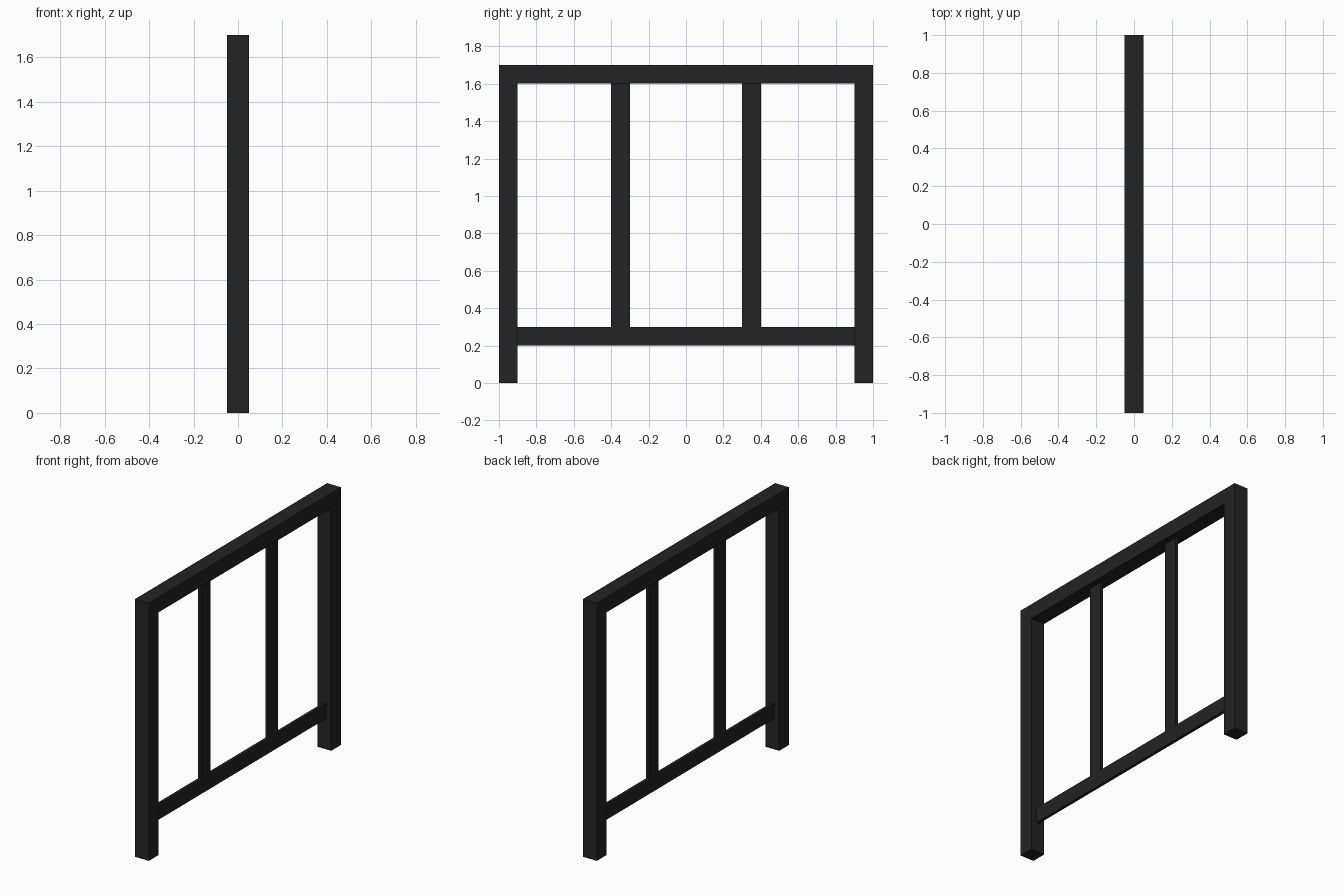
import bpy
import bmesh
from mathutils import Matrix, Vector

cube = bpy.data.objects.get("Cube")
if cube:
    bpy.data.objects.remove(cube, do_unlink=True)

# Dark painted metal
metal = bpy.data.materials.new("charcoal_metal")
metal.use_nodes = True
colour = (0.017, 0.017, 0.017, 1)
metal.diffuse_color = colour
metal.node_tree.nodes["Principled BSDF"].inputs["Base Color"].default_value = colour

BAR = 0.1      # width of every bar, and depth of the outer frame
SLAT = 0.02    # depth of the thin inner bars
TOP = 1.7
RAIL_LOW, RAIL_HIGH = 0.2, 0.3


def box(name, depth, y_range, z_range):
    """Box centred on x, spanning the given y and z ranges."""
    (y0, y1), (z0, z1) = y_range, z_range
    bm = bmesh.new()
    bmesh.ops.create_cube(bm, size=1,
                          matrix=Matrix.Diagonal((depth, y1 - y0, z1 - z0, 1)))
    mesh = bpy.data.meshes.new(name)
    bm.to_mesh(mesh)
    bm.free()
    mesh.materials.append(metal)
    obj = bpy.data.objects.new(name, mesh)
    obj.location = Vector((0, (y0 + y1) / 2, (z0 + z1) / 2))
    bpy.context.collection.objects.link(obj)
    return obj


# Outer frame and thin lower rail
box("top_rail", BAR, (-1, 1), (TOP - BAR, TOP))
box("lower_rail", SLAT, (BAR - 1, 1 - BAR), (RAIL_LOW, RAIL_HIGH))

# Posts and thin balusters, mirrored front to back
for side, sign in (("front", -1), ("back", 1)):
    def span(inner):
        return sorted((sign * inner, sign * (inner + BAR)))
    box(side + "_post", BAR, span(1 - BAR), (0, TOP - BAR))
    box(side + "_baluster", SLAT, span(0.3), (RAIL_HIGH, TOP - BAR))
